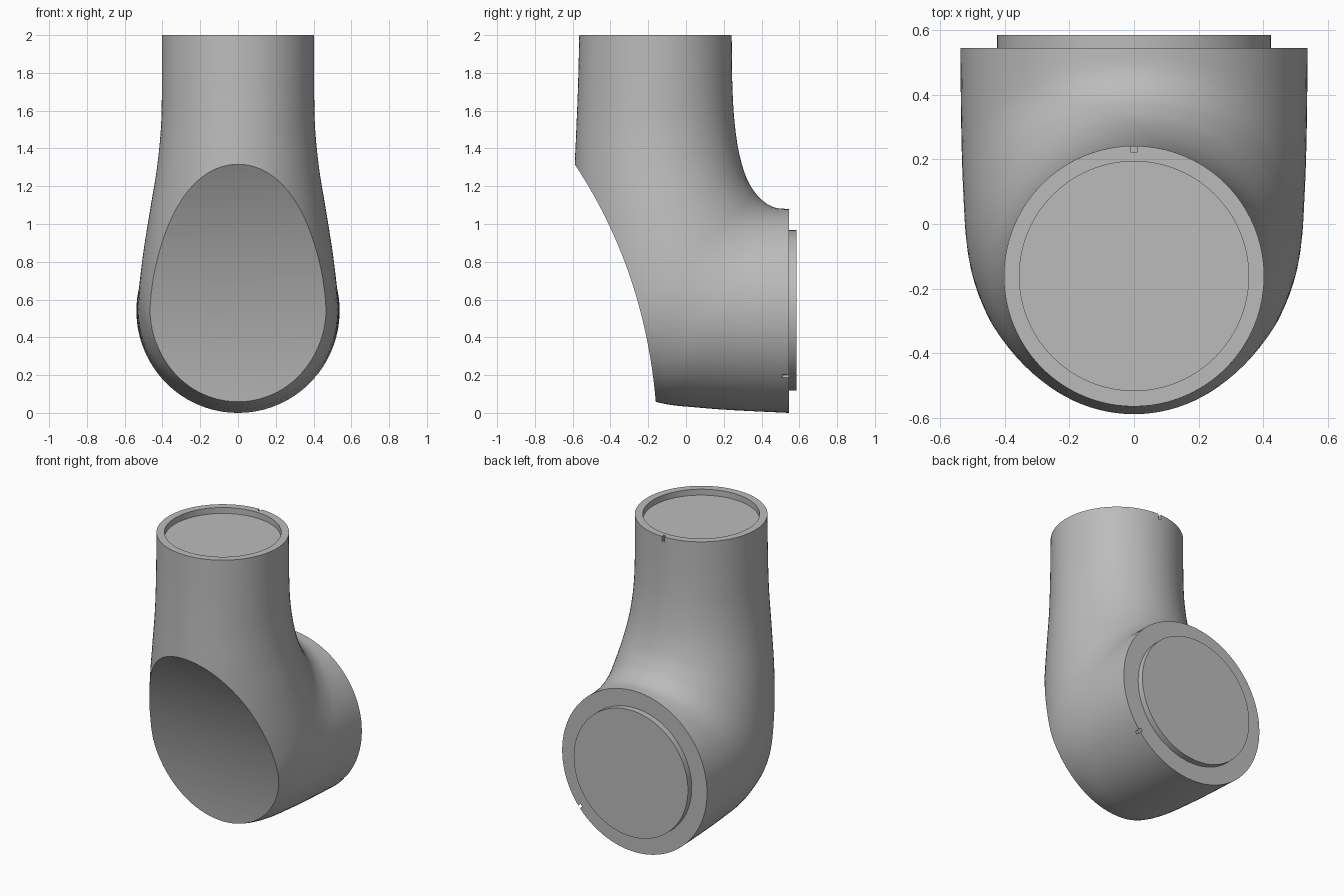
import bpy, bmesh, math
from mathutils import Vector, Matrix

cube = bpy.data.objects.get("Cube")
if cube:
    bpy.data.objects.remove(cube, do_unlink=True)

SEGMENTS = 96
grey = bpy.data.materials.new("light_grey")
grey.use_nodes = True
colour = (0.5, 0.5, 0.5, 1)
grey.diffuse_color = colour
grey.node_tree.nodes["Principled BSDF"].inputs["Base Color"].default_value = colour


def make_object(name, bm):
    bmesh.ops.recalc_face_normals(bm, faces=bm.faces)
    mesh = bpy.data.meshes.new(name)
    bm.to_mesh(mesh)
    bm.free()
    mesh.materials.append(grey)
    obj = bpy.data.objects.new(name, mesh)
    bpy.context.collection.objects.link(obj)
    return obj


def activate(obj):
    bpy.ops.object.select_all(action="DESELECT")
    obj.select_set(True)
    bpy.context.view_layer.objects.active = obj


def cylinder(name, radius, depth, matrix):
    bm = bmesh.new()
    bmesh.ops.create_cone(bm, cap_ends=True, segments=SEGMENTS, radius1=radius,
                          radius2=radius, depth=depth, matrix=matrix)
    return make_object(name, bm)


def box(name, size, matrix):
    bm = bmesh.new()
    bmesh.ops.create_cube(bm, size=1, matrix=matrix @ Matrix.Diagonal((*size, 1)))
    return make_object(name, bm)


def cut(target, cutter):
    cutter.hide_render = True
    mod = target.modifiers.new("cut", "BOOLEAN")
    mod.operation = "DIFFERENCE"
    mod.solver = "EXACT"
    mod.object = cutter
    activate(target)
    bpy.ops.object.modifier_apply(modifier=mod.name)
    bpy.data.objects.remove(cutter, do_unlink=True)


def catmull(keys, steps):
    """Smooth interpolation through tuples of values."""
    pts = [Vector(k) for k in keys]
    pts = [pts[0]] + pts + [pts[-1]]
    out = []
    for a, b, c, d in zip(pts, pts[1:], pts[2:], pts[3:]):
        for i in range(steps):
            t = i / steps
            out.append(0.5 * (2 * b + (c - a) * t + (2 * a - 5 * b + 4 * c - d) * t ** 2
                              + (3 * b - a - 3 * c + d) * t ** 3))
    return out + [pts[-1]]


# Elbow body: ellipse sections as (inner y, inner z, outer y, outer z, half width)
sections = [
    (0.242, 2.0, -0.565, 2.0, 0.403),
    (0.245, 1.75, -0.572, 1.72, 0.403),
    (0.256, 1.55, -0.582, 1.47, 0.408),
    (0.28, 1.38, -0.592, 1.2, 0.43),
    (0.32, 1.245, -0.585, 0.9, 0.465),
    (0.37, 1.16, -0.55, 0.53, 0.5),
    (0.41, 1.12, -0.46, 0.24, 0.52),
    (0.45, 1.095, -0.2, 0.072, 0.53),
    (0.49, 1.083, 0.1, 0.025, 0.535),
    (0.545, 1.08, 0.545, 0.0, 0.538),
]
bm = bmesh.new()
rings = []
for iy, iz, oy, oz, width in catmull(sections, 6):
    inner, outer = Vector((0, iy, iz)), Vector((0, oy, oz))
    centre, arm = (inner + outer) / 2, (inner - outer) / 2
    ring = []
    for k in range(SEGMENTS):
        a = math.tau * k / SEGMENTS
        ring.append(bm.verts.new(centre + arm * math.cos(a) + Vector((width * math.sin(a), 0, 0))))
    rings.append(ring)
for low, high in zip(rings, rings[1:]):
    for k in range(SEGMENTS):
        n = (k + 1) % SEGMENTS
        bm.faces.new((low[k], low[n], high[n], high[k]))
bm.faces.new(rings[0])
bm.faces.new(rings[-1])
body = make_object("elbow_body", bm)

# Scooped front: a curved profile extruded sideways
start, bend, end = Vector((-0.59, 1.318)), Vector((-0.22, 0.76)), Vector((-0.16, 0.06))
profile = [start + (start - bend) * 0.7]
for i in range(25):
    t = i / 24
    profile.append(start * (1 - t) ** 2 + bend * 2 * t * (1 - t) + end * t ** 2)
profile += [end + (end - bend) * 0.4, Vector((-1.2, -0.3)), Vector((-1.2, profile[0].y))]
bm = bmesh.new()
face = bm.faces.new([bm.verts.new((-1, p.x, p.y)) for p in profile])
side = bmesh.ops.extrude_face_region(bm, geom=[face])["geom"]
bmesh.ops.translate(bm, vec=(2, 0, 0), verts=[v for v in side if isinstance(v, bmesh.types.BMVert)])
cut(body, make_object("front_scoop_cutter", bm))

# Shallow socket in the top
cut(body, cylinder("socket_cutter", 0.355, 0.08, Matrix.Translation((0, -0.161, 2))))

# Alignment notches on the top rim and the rear rim
cut(body, box("top_notch_cutter", (0.02, 0.044, 0.07), Matrix.Translation((0, 0.243, 2))))
rear = (Matrix.Translation((0, 0.545, 0.54)) @ Matrix.Rotation(math.radians(40), 4, "Y")
        @ Matrix.Translation((0.538, 0, 0)))
cut(body, box("rear_notch_cutter", (0.044, 0.07, 0.02), rear))

# Raised round boss on the rear face
boss = cylinder("rear_boss", 0.424, 0.06,
                Matrix.Translation((0, 0.555, 0.543)) @ Matrix.Rotation(math.pi / 2, 4, "X"))

for obj in (body, boss):
    activate(obj)
    bpy.ops.object.shade_smooth_by_angle(angle=math.radians(30))
